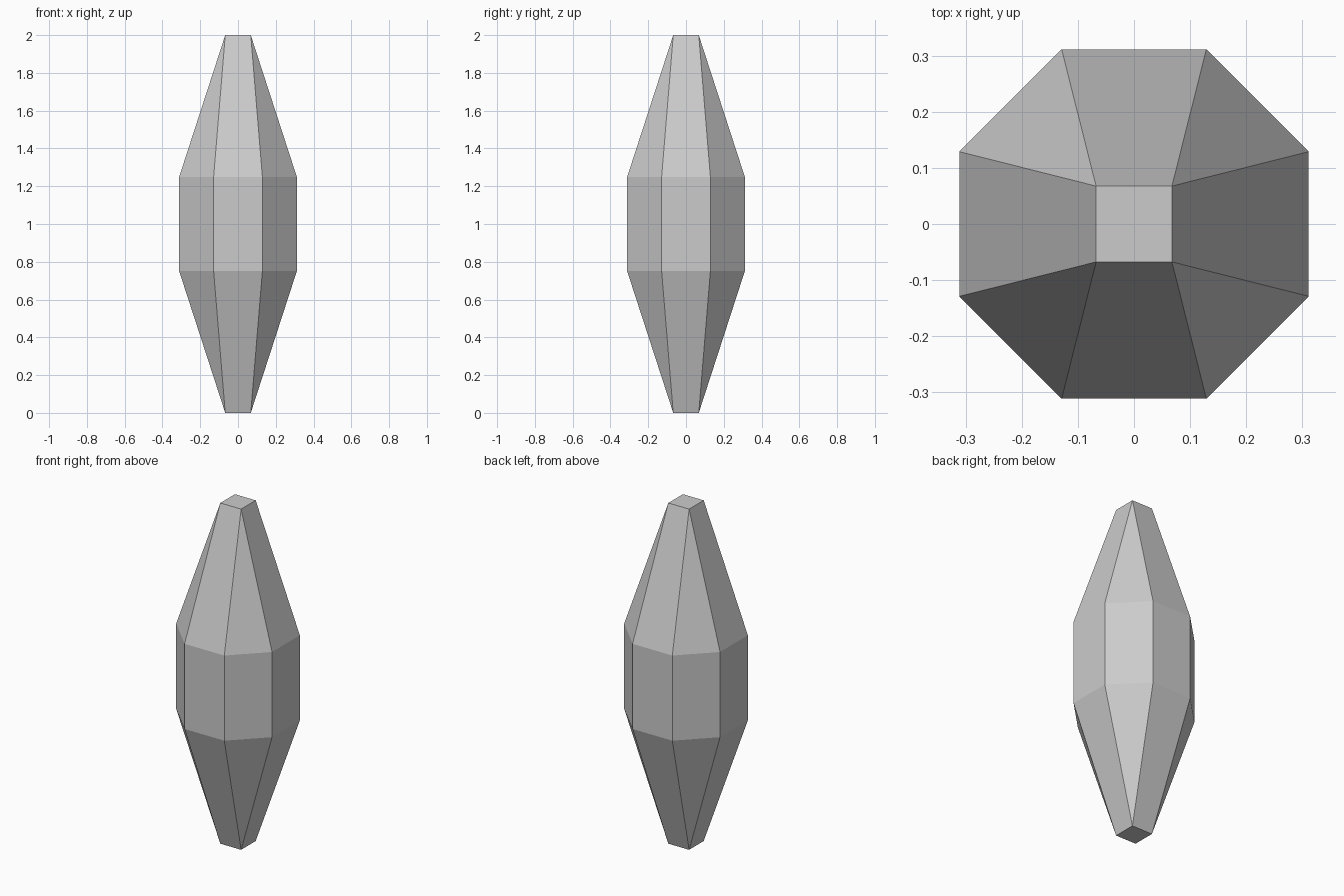
import bpy, bmesh
from math import cos, sin, pi

if "Cube" in bpy.data.objects:
    bpy.data.objects.remove(bpy.data.objects["Cube"])

OCT_R = 0.337     # circumradius of the octagonal waist
TIP_R = 0.0955    # circumradius of the square tips


def ring(bm, sides, radius, z):
    """Regular polygon of vertices with a flat side facing +x."""
    return [bm.verts.new((radius * cos((2 * i + 1) * pi / sides),
                          radius * sin((2 * i + 1) * pi / sides), z))
            for i in range(sides)]


bm = bmesh.new()
tip_low = ring(bm, 4, TIP_R, 0.0)
waist_low = ring(bm, 8, OCT_R, 0.75)
waist_high = ring(bm, 8, OCT_R, 1.25)
tip_high = ring(bm, 4, TIP_R, 2.0)

# Straight octagonal waist
for i in range(8):
    j = (i + 1) % 8
    bm.faces.new((waist_low[i], waist_low[j], waist_high[j], waist_high[i]))

# Tapered ends: a corner triangle and a flat side for each square corner
for tip, waist in ((tip_low, waist_low), (tip_high, waist_high)):
    for k in range(4):
        a, b, c = (waist[(2 * k + n) % 8] for n in range(3))
        bm.faces.new((a, b, tip[k]))
        bm.faces.new((b, c, tip[(k + 1) % 4], tip[k]))
    bm.faces.new(tip)

bmesh.ops.recalc_face_normals(bm, faces=bm.faces)
mesh = bpy.data.meshes.new("crystal")
bm.to_mesh(mesh)
bm.free()
bpy.context.collection.objects.link(bpy.data.objects.new("crystal", mesh))
